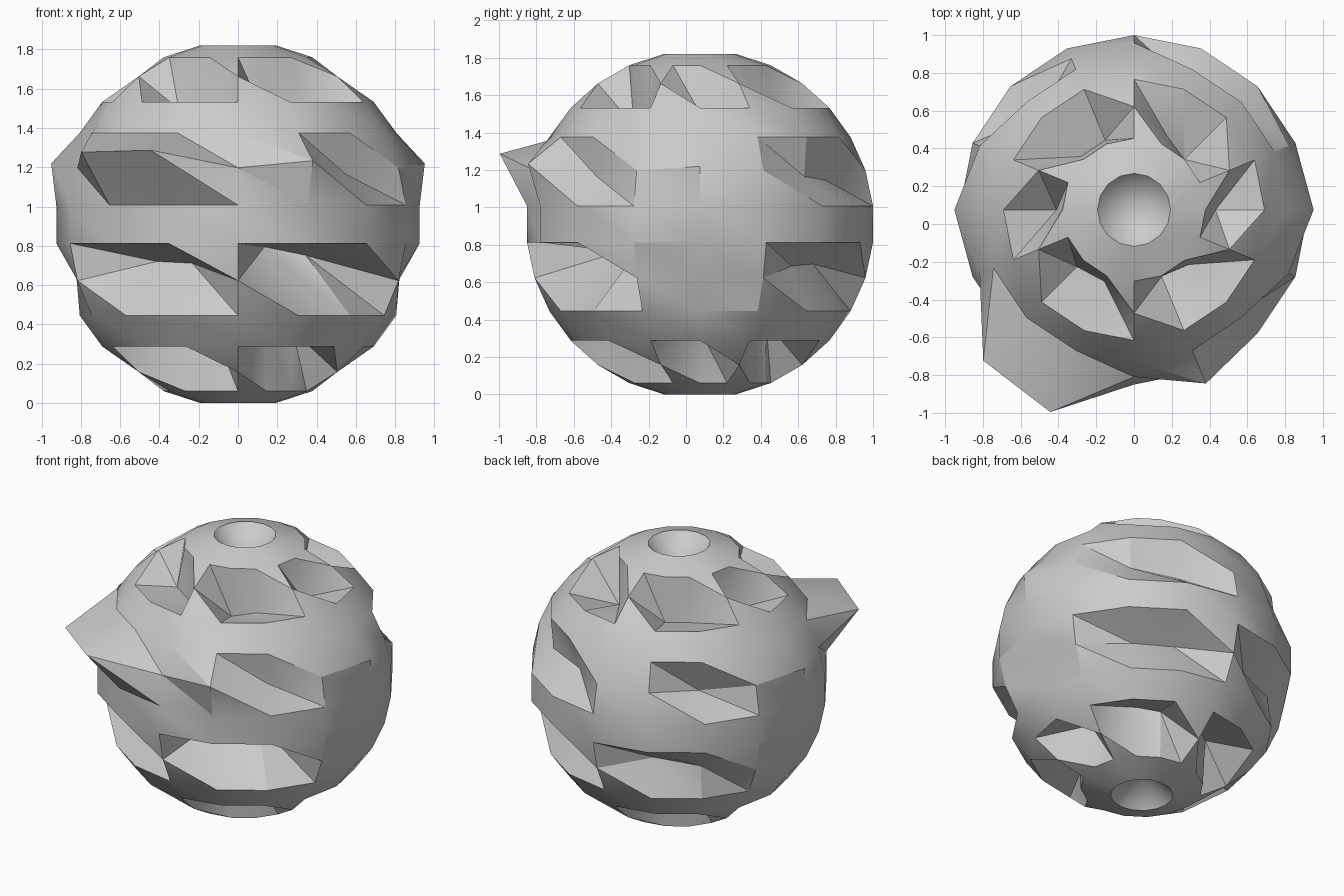
import bpy, bmesh
from math import sin, cos, pi, radians
from mathutils import Vector

cube = bpy.data.objects.get("Cube")
if cube:
    bpy.data.objects.remove(cube)

RADIUS, SEGMENTS, RINGS = 0.93, 16, 15
CENTRE = Vector((0, 0.075, 0.91))
POLE_SCALE = 0.75

# Segments whose vertices move on every third ring, counted from the front towards +x
MOVED = (1, 2, 4, 6, 7, 9, 10, 12, 14, 15)
# Radial scale of the moved vertices, for each disturbed ring
SCALES = {
    3: (0.70, 0.75, 0.79, 0.69, 0.80, 0.73, 0.73, 0.75, 0.78, 0.75),
    6: (1.125, 0.88, 1.075, 0.89, 0.82, 0.98, 0.80, 1.075, 1.276, 1.31),
    9: (0.40, 0.55, 0.93, 0.78, 0.74, 0.80, 0.88, 0.93, 0.66, 0.69),
    12: (0.70, 0.72, 0.75, 0.65, 0.70, 0.72, 0.72, 0.75, 0.66, 0.66),
}


def sphere_point(ring, seg):
    """Point on the rock, pushed in or out where its ring is disturbed."""
    polar, turn = pi * ring / RINGS, 2 * pi * seg / SEGMENTS
    scale = 1.0
    if ring in SCALES and seg in MOVED:
        scale = SCALES[ring][MOVED.index(seg)]
    direction = Vector((sin(polar) * sin(turn), -sin(polar) * cos(turn), cos(polar)))
    return CENTRE + direction * RADIUS * scale


# Rings of vertices and the two sunken poles
bm = bmesh.new()
rings = [[bm.verts.new(sphere_point(r, s)) for s in range(SEGMENTS)]
         for r in range(1, RINGS)]
pole_offset = Vector((0, 0, RADIUS * POLE_SCALE))
top = bm.verts.new(CENTRE + pole_offset)
bottom = bm.verts.new(CENTRE - pole_offset)

# Triangulated skin with every diagonal running the same way
for s in range(SEGMENTS):
    n = (s + 1) % SEGMENTS
    bm.faces.new((top, rings[0][s], rings[0][n]))
    bm.faces.new((bottom, rings[-1][n], rings[-1][s]))
    for upper, lower in zip(rings, rings[1:]):
        bm.faces.new((upper[s], lower[s], lower[n]))
        bm.faces.new((upper[s], lower[n], upper[n]))

mesh = bpy.data.meshes.new("dented_rock")
bm.to_mesh(mesh)
bm.free()
rock = bpy.data.objects.new("dented_rock", mesh)
bpy.context.collection.objects.link(rock)

# Plain grey stone
grey = bpy.data.materials.new("stone_grey")
grey.use_nodes = True
colour = (0.6, 0.6, 0.6, 1)
grey.diffuse_color = colour
grey.node_tree.nodes["Principled BSDF"].inputs["Base Color"].default_value = colour
mesh.materials.append(grey)

# Smooth body with sharp dent edges
bpy.ops.object.select_all(action="DESELECT")
rock.select_set(True)
bpy.context.view_layer.objects.active = rock
bpy.ops.object.shade_smooth_by_angle(angle=radians(30))
